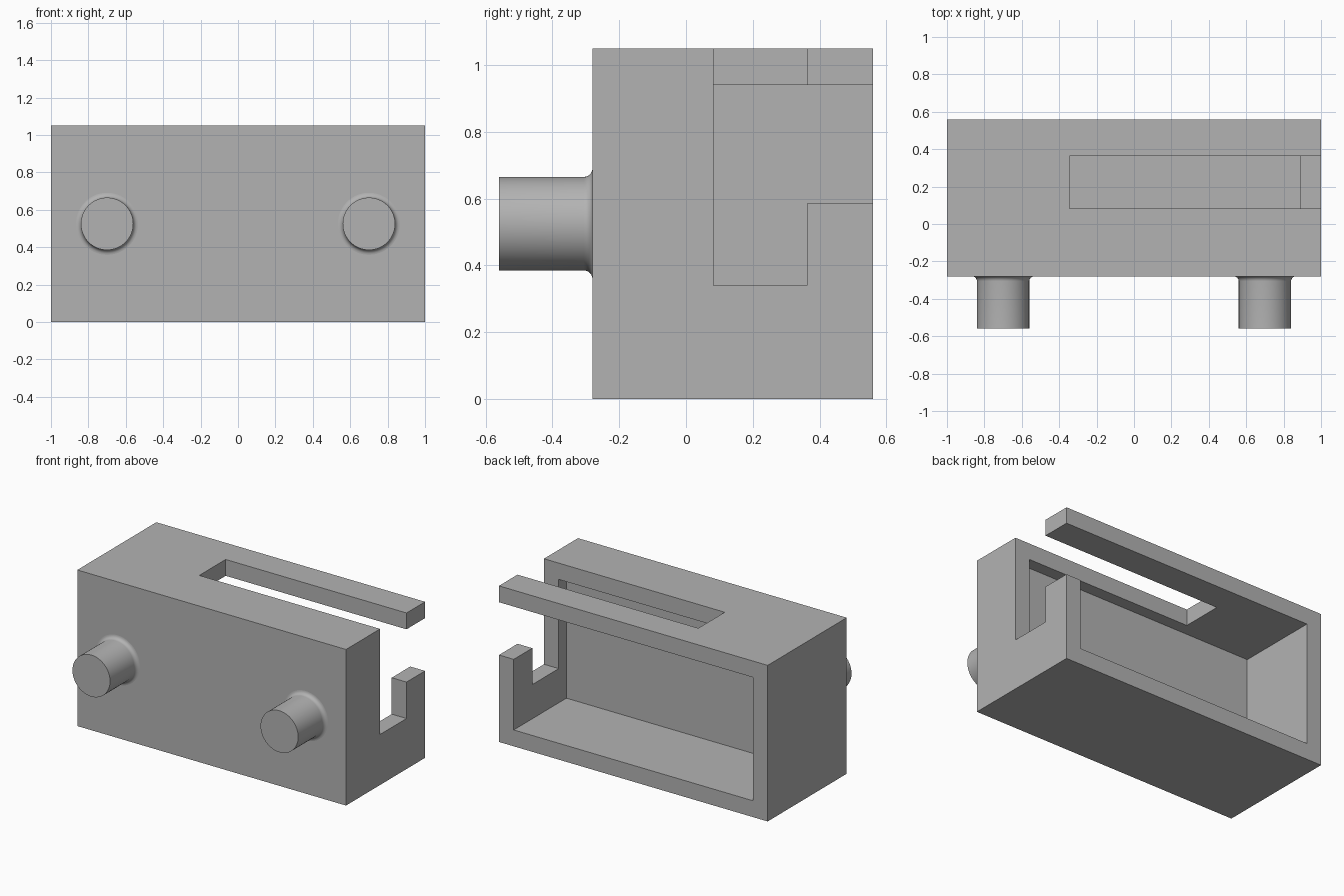
import bpy
import bmesh
import math
from mathutils import Matrix

default = bpy.data.objects.get("Cube")
if default:
    bpy.data.objects.remove(default, do_unlink=True)

grey = bpy.data.materials.new("plain grey")
grey.use_nodes = True
GREY = (0.45, 0.45, 0.45, 1)
grey.diffuse_color = GREY
grey.node_tree.nodes["Principled BSDF"].inputs["Base Color"].default_value = GREY


def add_object(name, bm):
    bmesh.ops.recalc_face_normals(bm, faces=bm.faces)
    mesh = bpy.data.meshes.new(name)
    bm.to_mesh(mesh)
    bm.free()
    mesh.materials.append(grey)
    obj = bpy.data.objects.new(name, mesh)
    bpy.context.collection.objects.link(obj)
    return obj


def box(name, low, high):
    bm = bmesh.new()
    bmesh.ops.create_cube(bm, size=1)
    for v in bm.verts:
        v.co = [b if c > 0 else a for c, a, b in zip(v.co, low, high)]
    return add_object(name, bm)


def select_only(obj):
    bpy.ops.object.select_all(action='DESELECT')
    obj.select_set(True)
    bpy.context.view_layer.objects.active = obj


def cut(target, low, high):
    cutter = box("cutter", low, high)
    cutter.hide_render = True
    mod = target.modifiers.new("cut", 'BOOLEAN')
    mod.operation = 'DIFFERENCE'
    mod.solver = 'EXACT'
    mod.object = cutter
    select_only(target)
    bpy.ops.object.modifier_apply(modifier=mod.name)
    bpy.data.objects.remove(cutter, do_unlink=True)


# Housing: thick front wall, thinner walls elsewhere
FRONT, BACK, TOP, WALL = -0.28, 0.56, 1.05, 0.11
SLOT_FRONT, SLOT_BACK = 0.082, 0.363
housing = box("housing", (-1, FRONT, 0), (1, BACK, TOP))

# Cavity open at the back
cut(housing, (-1 + WALL, 0, WALL), (1 - WALL, 0.8, TOP - WALL))
# Slot through the top wall, running out of the left end
cut(housing, (-0.346, SLOT_FRONT, 0.8), (1.2, SLOT_BACK, 1.2))
# Hooked notch in the left wall: upright leg, then opening to the back
cut(housing, (0.8, SLOT_FRONT, 0.34), (1.2, SLOT_BACK, 1.2))
cut(housing, (0.8, 0.2, 0.585), (1.2, 0.8, TOP - WALL))

# Pegs: turned profile with a rounded foot against the front wall
RADIUS, FILLET = 0.14, 0.026
foot = [math.pi / 2 * i / 6 for i in range(7)]
profile = [(0, -BACK), (RADIUS, -BACK)]
profile += [(RADIUS + FILLET * (1 - math.cos(a)),
             FRONT - FILLET * (1 - math.sin(a))) for a in foot]
profile.append((0, FRONT))

for side, name in ((-1, "right_peg"), (1, "left_peg")):
    bm = bmesh.new()
    verts = [bm.verts.new((r, y, 0)) for r, y in profile]
    edges = [bm.edges.new(pair) for pair in zip(verts, verts[1:])]
    bmesh.ops.spin(bm, geom=verts + edges, cent=(0, 0, 0), axis=(0, 1, 0),
                   angle=math.tau, steps=64)
    bmesh.ops.remove_doubles(bm, verts=bm.verts, dist=0.0005)
    bmesh.ops.transform(bm, verts=bm.verts,
                        matrix=Matrix.Translation((side * 0.7, 0, TOP / 2)))
    peg = add_object(name, bm)
    select_only(peg)
    bpy.ops.object.shade_smooth_by_angle(angle=math.radians(30))
